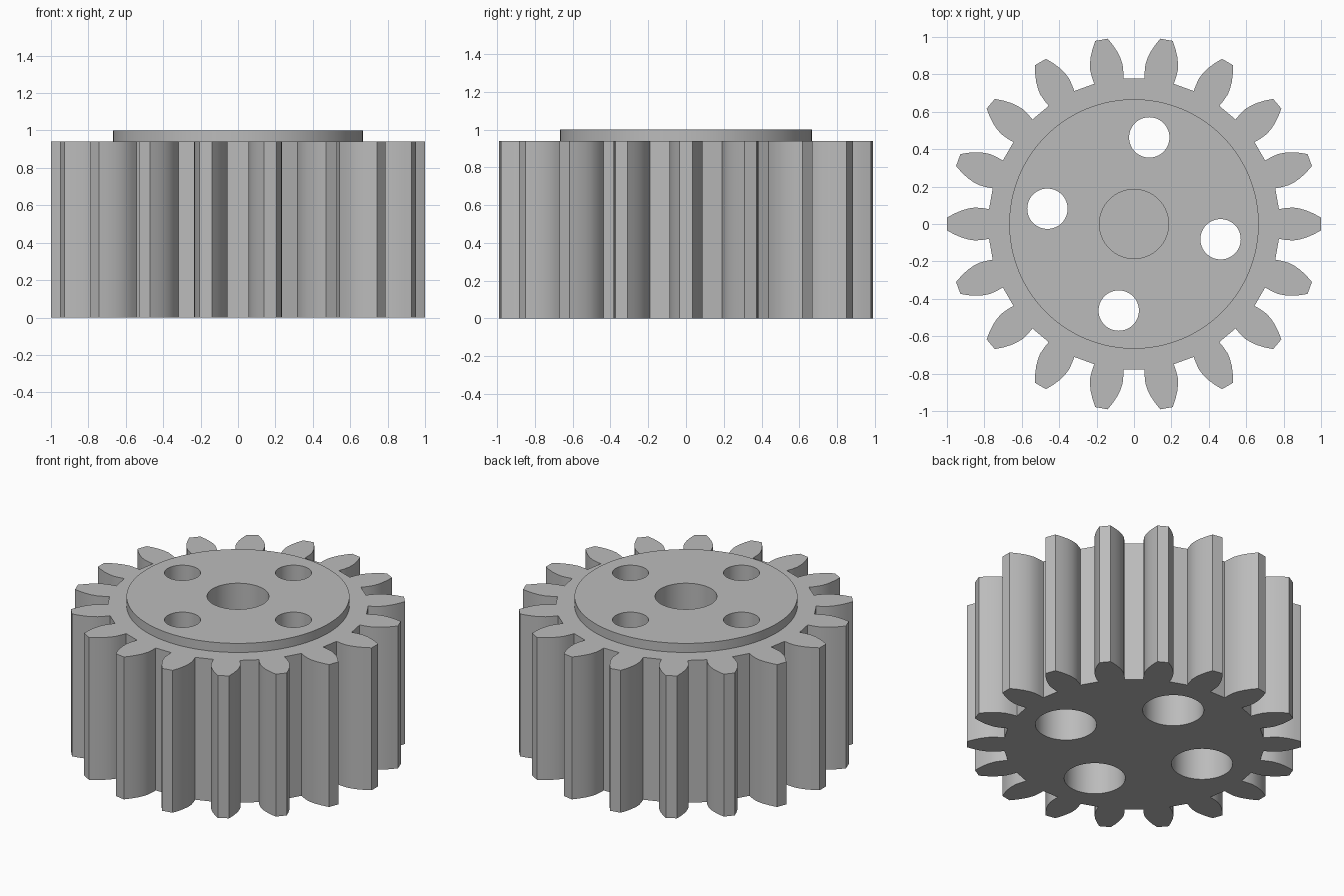
import bpy
import bmesh
import math

if "Cube" in bpy.data.objects:
    bpy.data.objects.remove(bpy.data.objects["Cube"])

TEETH = 18
BODY_TOP, TOP = 0.94, 1.0

grey = bpy.data.materials.new("plain_grey")
grey.use_nodes = True
colour = (0.5, 0.5, 0.5, 1)
grey.diffuse_color = colour
grey.node_tree.nodes["Principled BSDF"].inputs["Base Color"].default_value = colour


def prism(name, outline, z0, z1):
    """Upright solid from a closed outline."""
    bm = bmesh.new()
    face = bm.faces.new([bm.verts.new((x, y, z0)) for x, y in outline])
    solid = bmesh.ops.extrude_face_region(bm, geom=[face])["geom"]
    verts = [v for v in solid if isinstance(v, bmesh.types.BMVert)]
    bmesh.ops.translate(bm, verts=verts, vec=(0, 0, z1 - z0))
    bmesh.ops.recalc_face_normals(bm, faces=bm.faces)
    mesh = bpy.data.meshes.new(name)
    bm.to_mesh(mesh)
    bm.free()
    mesh.materials.append(grey)
    obj = bpy.data.objects.new(name, mesh)
    bpy.context.collection.objects.link(obj)
    return obj


def cylinder(name, radius, z0, z1, centre=(0, 0), sides=64):
    ring = [(centre[0] + radius * math.cos(math.tau * i / sides),
             centre[1] + radius * math.sin(math.tau * i / sides)) for i in range(sides)]
    return prism(name, ring, z0, z1)


def combine(target, other, operation):
    """Boolean the other solid into the target, then drop it."""
    other.hide_render = True
    mod = target.modifiers.new(other.name, 'BOOLEAN')
    mod.operation, mod.object, mod.solver = operation, other, 'EXACT'
    bpy.context.view_layer.objects.active = target
    bpy.ops.object.modifier_apply(modifier=mod.name)
    bpy.data.objects.remove(other)


# Toothed body: half a tooth as (distance out, half width), mirrored and repeated
flank = [(0.775, 0.079), (0.81, 0.085), (0.85, 0.088), (0.885, 0.083),
         (0.92, 0.073), (0.96, 0.056), (1.0, 0.034)]
tooth = [(r, -h) for r, h in flank] + [(r, h) for r, h in reversed(flank)]
outline = []
for i in range(TEETH):
    a = math.tau * i / TEETH
    c, s = math.cos(a), math.sin(a)
    outline += [(x * c - y * s, x * s + y * c) for x, y in tooth]
gear = prism("gear", outline, 0, BODY_TOP)

# Raised round face
combine(gear, cylinder("raised_face", 0.667, 0.8, TOP, sides=128), 'UNION')

# Blind centre socket
combine(gear, cylinder("shaft_socket", 0.185, 0.4, 1.2), 'DIFFERENCE')

# Four bolt holes, wide from below and narrow at the top
for i in range(4):
    a = math.radians(80 + 90 * i)
    centre = (0.47 * math.cos(a), 0.47 * math.sin(a))
    combine(gear, cylinder("bolt_hole", 0.108, -0.2, 1.2, centre), 'DIFFERENCE')
    combine(gear, cylinder("bolt_recess", 0.183, -0.2, 0.6, centre), 'DIFFERENCE')

bpy.ops.object.select_all(action='DESELECT')
gear.select_set(True)
bpy.context.view_layer.objects.active = gear
bpy.ops.object.shade_smooth_by_angle(angle=math.radians(25))
